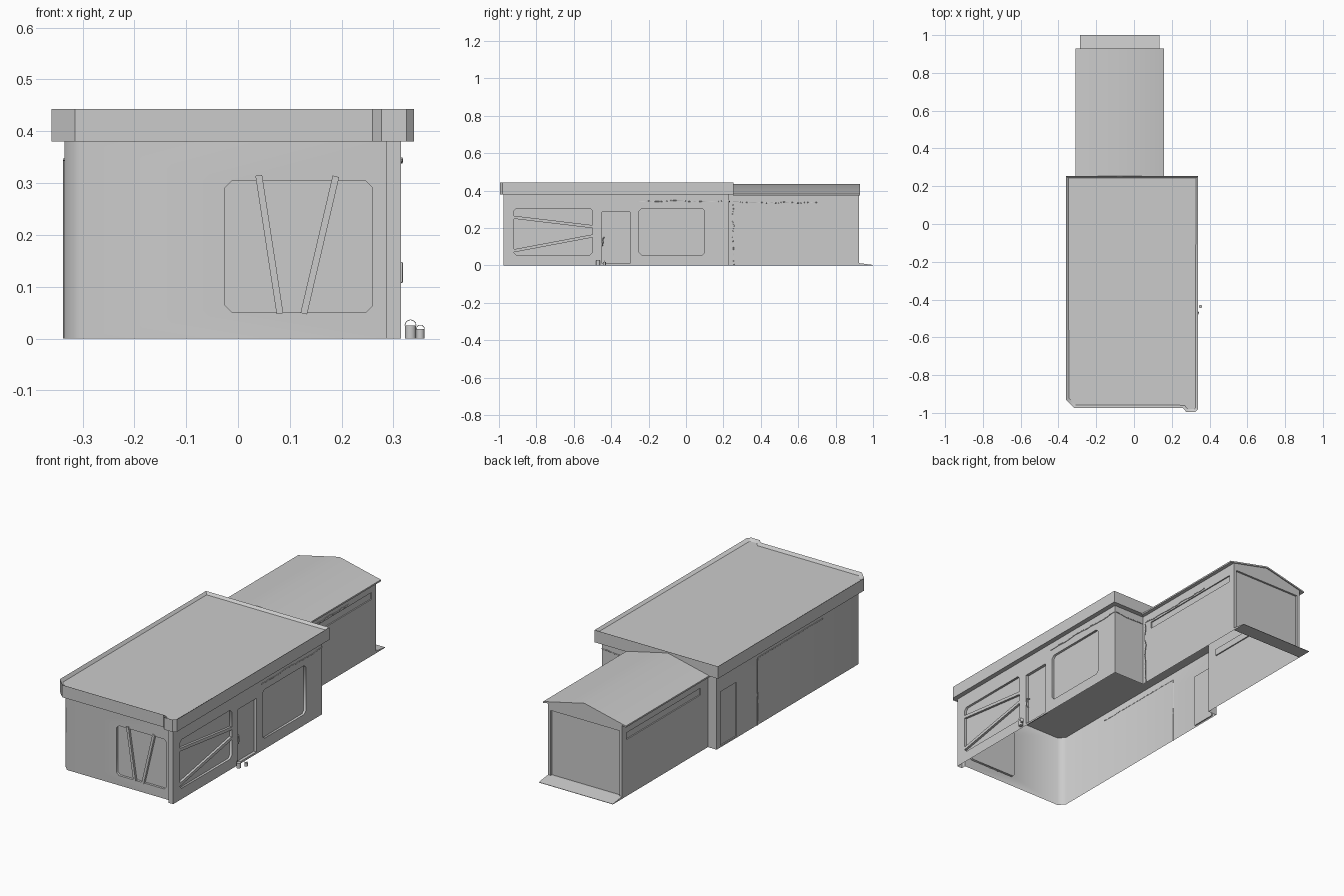
import bpy, bmesh, math, random
from mathutils import Vector, Matrix

if "Cube" in bpy.data.objects:
    bpy.data.objects.remove(bpy.data.objects["Cube"])

random.seed(4)
Z = Vector((0, 0, 1))


def finish(name, bm, angle=None):
    bmesh.ops.remove_doubles(bm, verts=bm.verts, dist=0.0002)
    me = bpy.data.meshes.new(name)
    bm.to_mesh(me)
    bm.free()
    if angle:
        me.shade_smooth()
        me.set_sharp_from_angle(angle=math.radians(angle))
    ob = bpy.data.objects.new(name, me)
    bpy.context.collection.objects.link(ob)
    return ob


def wall(bm, p, q, h, holes=(), gable=None):
    """Wall sheet from plan point p to q; holes = (a0, a1, z0, z1, chamfer, depth) in world coordinates."""
    p, q = Vector((*p, 0)), Vector((*q, 0))
    u = (q - p).normalized()
    n = u.cross(Z)
    w = (q - p).length
    axis = 0 if abs(u.x) > 0.5 else 1
    at = lambda a, z, d=0: bm.verts.new(p + u * a + Z * z - n * d)
    outer = [(0, 0), (w, 0), (w, h), (0, h)]
    if gable:
        outer.insert(3, (w / 2, gable))
    loops = [[at(*c) for c in outer]]
    new_faces = []
    for a0, a1, z0, z1, c, d in holes:
        s, e = sorted(((a0 - p[axis]) * u[axis], (a1 - p[axis]) * u[axis]))
        pts = [(s, z0), (e, z0), (e, z1), (s, z1)]
        if c:
            pts = [(s + c, z0), (e - c, z0), (e, z0 + c), (e, z1 - c),
                   (e - c, z1), (s + c, z1), (s, z1 - c), (s, z0 + c)]
        front = [at(*k) for k in pts]
        back = [at(*k, d) for k in pts]
        loops.append(front)
        m = len(pts)
        for i in range(m):
            j = (i + 1) % m
            new_faces.append(bm.faces.new((front[i], front[j], back[j], back[i])))
        bm.faces.new(back)
    edges = []
    for lp in loops:
        for a, b in zip(lp, lp[1:] + lp[:1]):
            edges.append(bm.edges.get((a, b)) or bm.edges.new((a, b)))
    res = bmesh.ops.triangle_fill(bm, edges=edges, use_beauty=True, normal=n)
    for f in res["geom"]:
        if isinstance(f, bmesh.types.BMFace):
            f.normal_update()
            if f.normal.dot(n) < 0:
                f.normal_flip()


def prism(name, pts, vec, angle=None, inset=None):
    """Extrude a closed outline along vec; optionally sink the inset end face."""
    bm = bmesh.new()
    f = bm.faces.new([bm.verts.new(c) for c in pts])
    res = bmesh.ops.extrude_face_region(bm, geom=[f], use_keep_orig=True)
    verts = [g for g in res["geom"] if isinstance(g, bmesh.types.BMVert)]
    bmesh.ops.translate(bm, verts=verts, vec=vec)
    bmesh.ops.recalc_face_normals(bm, faces=bm.faces)
    if inset:
        top = max(bm.faces, key=lambda k: k.calc_center_median().z)
        bmesh.ops.inset_region(bm, faces=[top], thickness=inset[0])
        bmesh.ops.translate(bm, verts=top.verts, vec=(0, 0, -inset[1]))
    return finish(name, bm, angle)


def plank(name, a, b, normal, width=0.013, thick=0.012):
    a, b, n = Vector(a), Vector(b), Vector(normal)
    d = (b - a).normalized()
    s = d.cross(n) * width / 2
    base = [a - s, a + s, b + s, b - s]
    prism(name, [c - n * thick / 2 for c in base], n * thick)


def tube(name, pts, r=0.003):
    cu = bpy.data.curves.new(name, "CURVE")
    cu.dimensions = "3D"
    cu.bevel_depth = r
    cu.bevel_resolution = 1
    cu.use_fill_caps = True
    sp = cu.splines.new("POLY")
    sp.points.add(len(pts) - 1)
    for k, c in zip(sp.points, pts):
        k.co = (*c, 1)
    bpy.context.collection.objects.link(bpy.data.objects.new(name, cu))


def cable(name, a, b, jitter=0.004):
    a, b = Vector(a), Vector(b)
    n = max(3, int((b - a).length / 0.03))
    drift = Z if abs((b - a).normalized().z) < 0.5 else Vector((0, 1, 0))
    tube(name, [a.lerp(b, i / n) + drift * random.uniform(-jitter, jitter)
                for i in range(n + 1)], 0.002)


# Main hall: hollow wall sheet with recessed windows and doors
plan = [(-.335, -.92), (-.305, -.95), (.287, -.95), (.287, -.975), (.315, -.975),
        (.315, .23), (.135, .23), (-.285, .23), (-.335, .23)]
openings = {
    1: [(-.025, .26, .05, .305, .014, .012)],
    4: [(-.92, -.50, .055, .305, .014, .012), (-.45, -.30, .01, .285, 0, .015),
        (-.25, .10, .055, .305, .014, .012)],
    8: [(.07, .20, .008, .285, 0, .006)],
}
bm = bmesh.new()
for i, p in enumerate(plan):
    if i != 6:  # passage into the annex
        wall(bm, p, plan[(i + 1) % len(plan)], .385, openings.get(i, ()))
finish("main_walls", bm, 46)

# Flat roof with raised rim and corner bump
rim = [(-.36, -.93), (-.315, -.975), (.26, -.975), (.277, -.995), (.325, -.995),
       (.34, -.98), (.34, .255), (-.36, .255)]
prism("main_roof", [(x, y, .38) for x, y in rim], (0, 0, .063), 30, (.017, .012))

# Rear annex walls with long strip windows and a recessed loading door
bm = bmesh.new()
strip = [(.29, .89, .29, .325, 0, .006)]
wall(bm, (.135, .23), (.135, .925), .383, strip)
wall(bm, (.135, .925), (-.285, .925), .383, [(-.27, .12, .012, .345, 0, .01)], .43)
wall(bm, (-.285, .925), (-.285, .23), .383, strip)
finish("annex_walls", bm)

# Annex gable roof and loading ramp
prism("annex_roof", [(-.31, .25, .374), (.16, .25, .374), (.16, .25, .382),
                     (-.075, .25, .436), (-.31, .25, .382)][:1] +
      [(-.075, .25, .428), (.16, .25, .374), (.16, .25, .382),
       (-.075, .25, .436), (-.31, .25, .382)], (0, .68, 0), 40)
prism("loading_ramp", [(-.285, .925, 0), (-.285, 1, 0), (-.285, 1, .002), (-.285, .925, .012)],
      (.42, 0, 0))

# Boards nailed across windows
plank("front_board_a", (.04, -.949, .315), (.081, -.949, .048), (0, -1, 0))
plank("front_board_b", (.189, -.949, .313), (.127, -.949, .048), (0, -1, 0))
plank("side_board_a", (.309, -.92, .257), (.309, -.5, .207), (1, 0, 0), .016)
plank("side_board_b", (.309, -.92, .078), (.309, -.5, .157), (1, 0, 0), .016)

# Door handle
tube("door_handle", [(.302, -.438, .15), (.316, -.442, .145), (.316, -.446, .11), (.302, -.446, .105)])

# Small buckets by the side door
for name, x, y, r, h in (("large_bucket", .333, -.47, .011, .025), ("small_bucket", .352, -.437, .008, .018)):
    bm = bmesh.new()
    bmesh.ops.create_cone(bm, cap_ends=True, segments=12, radius1=r, radius2=r, depth=h,
                          matrix=Matrix.Translation((x, y, h / 2)))
    finish(name, bm, 40)
    tube(name + "_handle", [(x + r * math.cos(t * math.pi / 6), y, h + r * math.sin(t * math.pi / 6))
                            for t in range(7)], .0007)

# Loose cables along the walls
cable("side_cable", (.316, -.26, .345), (.316, .23, .342))
cable("back_cable", (.315, .232, .342), (.137, .232, .338))
cable("annex_cable", (.136, .25, .338), (.136, .70, .333))
cable("corner_cable", (.138, .253, .0), (.138, .253, .33), .006)
cable("left_cable", (-.336, -.10, .345), (-.336, -.63, .345), .001)
cable("left_drop_cable", (-.336, -.10, .0), (-.336, -.10, .345), .001)
